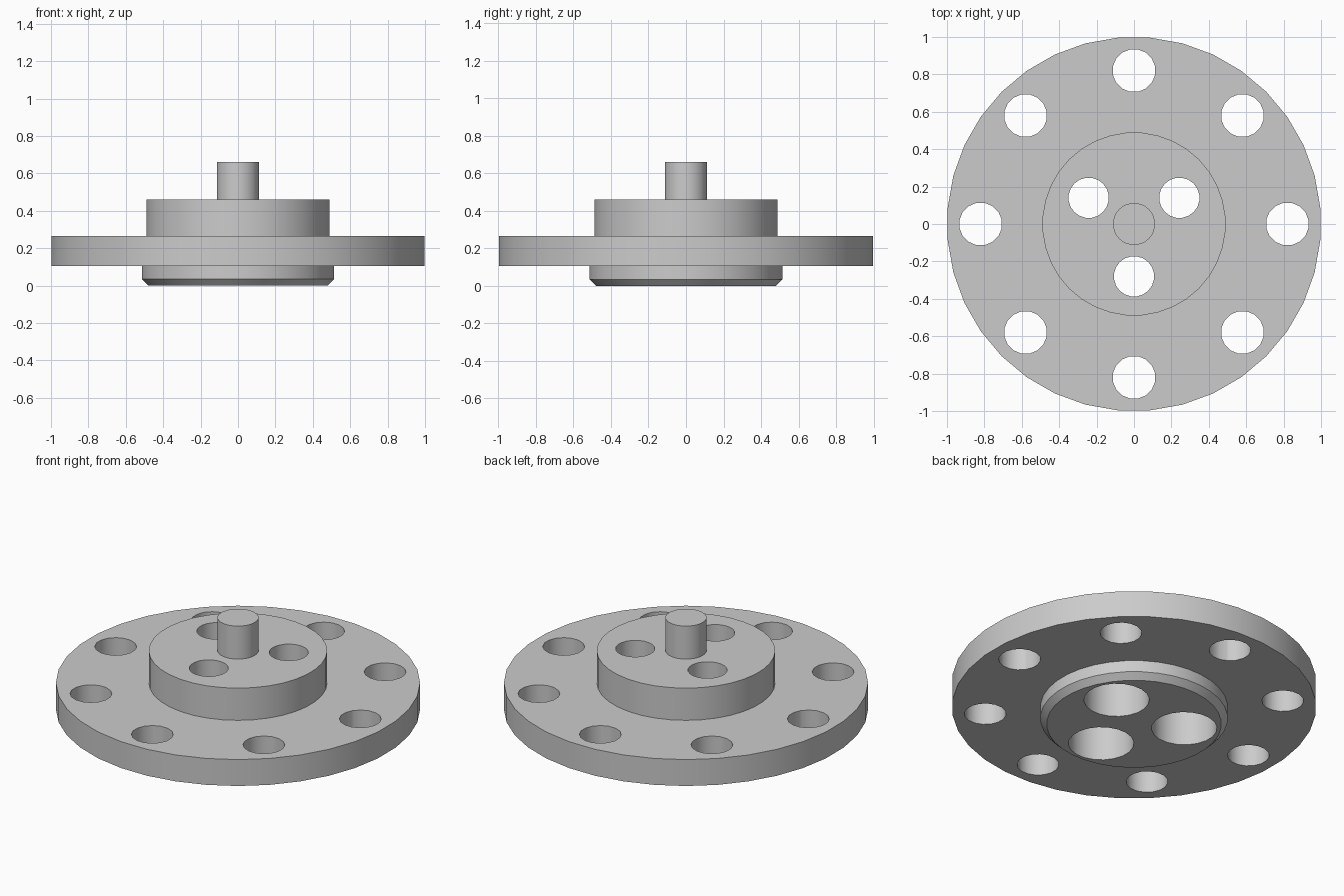
import bpy, bmesh
from math import radians, cos, sin, tau

cube = bpy.data.objects.get("Cube")
if cube:
    bpy.data.objects.remove(cube, do_unlink=True)

steel = bpy.data.materials.new("grey steel")
steel.use_nodes = True
GREY = (0.6, 0.6, 0.6, 1)
steel.diffuse_color = GREY
steel.node_tree.nodes["Principled BSDF"].inputs["Base Color"].default_value = GREY


def lathe(name, profile, sides, x=0, y=0):
    """Turn a bottom-to-top (radius, height) profile into a closed solid."""
    bm = bmesh.new()
    rings = []
    for r, z in profile:
        angles = [tau * (i + 0.5) / sides for i in range(sides)]
        rings.append([bm.verts.new((r * cos(a), r * sin(a), z)) for a in angles])
    for low, high in zip(rings, rings[1:]):
        for i in range(sides):
            j = (i + 1) % sides
            bm.faces.new((low[i], low[j], high[j], high[i]))
    bm.faces.new(rings[0][::-1])
    bm.faces.new(rings[-1])
    mesh = bpy.data.meshes.new(name)
    bm.to_mesh(mesh)
    bm.free()
    mesh.materials.append(steel)
    ob = bpy.data.objects.new(name, mesh)
    ob.location = (x, y, 0)
    bpy.context.collection.objects.link(ob)
    return ob


def activate(ob):
    bpy.ops.object.select_all(action='DESELECT')
    ob.select_set(True)
    bpy.context.view_layer.objects.active = ob


def drill(body, cutter):
    cutter.hide_render = True
    activate(body)
    mod = body.modifiers.new("hole", 'BOOLEAN')
    mod.operation = 'DIFFERENCE'
    mod.solver = 'EXACT'
    mod.object = cutter
    bpy.ops.object.modifier_apply(modifier=mod.name)
    bpy.data.objects.remove(cutter, do_unlink=True)


# Chamfered spigot, wide flange and raised hub turned as one solid
body = lathe("flange_body", [
    (0.48, 0), (0.515, 0.035), (0.515, 0.105), (1.0, 0.105),
    (1.0, 0.265), (0.49, 0.265), (0.49, 0.46)], 36)

# Ring of bolt holes through the flange
for k in range(8):
    a = radians(45 * k)
    drill(body, lathe("bolt_cutter", [(0.115, 0.05), (0.115, 0.35)], 16,
                      0.82 * cos(a), 0.82 * sin(a)))

# Three hub holes, counterbored from below
for k in range(3):
    a = radians(30 + 120 * k)
    drill(body, lathe("hub_cutter", [
        (0.18, -0.1), (0.18, 0.27), (0.108, 0.27), (0.108, 0.6)], 20,
        0.28 * cos(a), 0.28 * sin(a)))

# Centre pin, open where it meets the hub
pin = lathe("centre_pin", [(0.113, 0.46), (0.113, 0.66)], 20)
bm = bmesh.new()
bm.from_mesh(pin.data)
base = [f for f in bm.faces if f.normal.z < -0.9]
bmesh.ops.delete(bm, geom=base, context='FACES_ONLY')
bm.to_mesh(pin.data)
bm.free()

for ob in (body, pin):
    activate(ob)
    bpy.ops.object.shade_smooth_by_angle(angle=radians(30))
